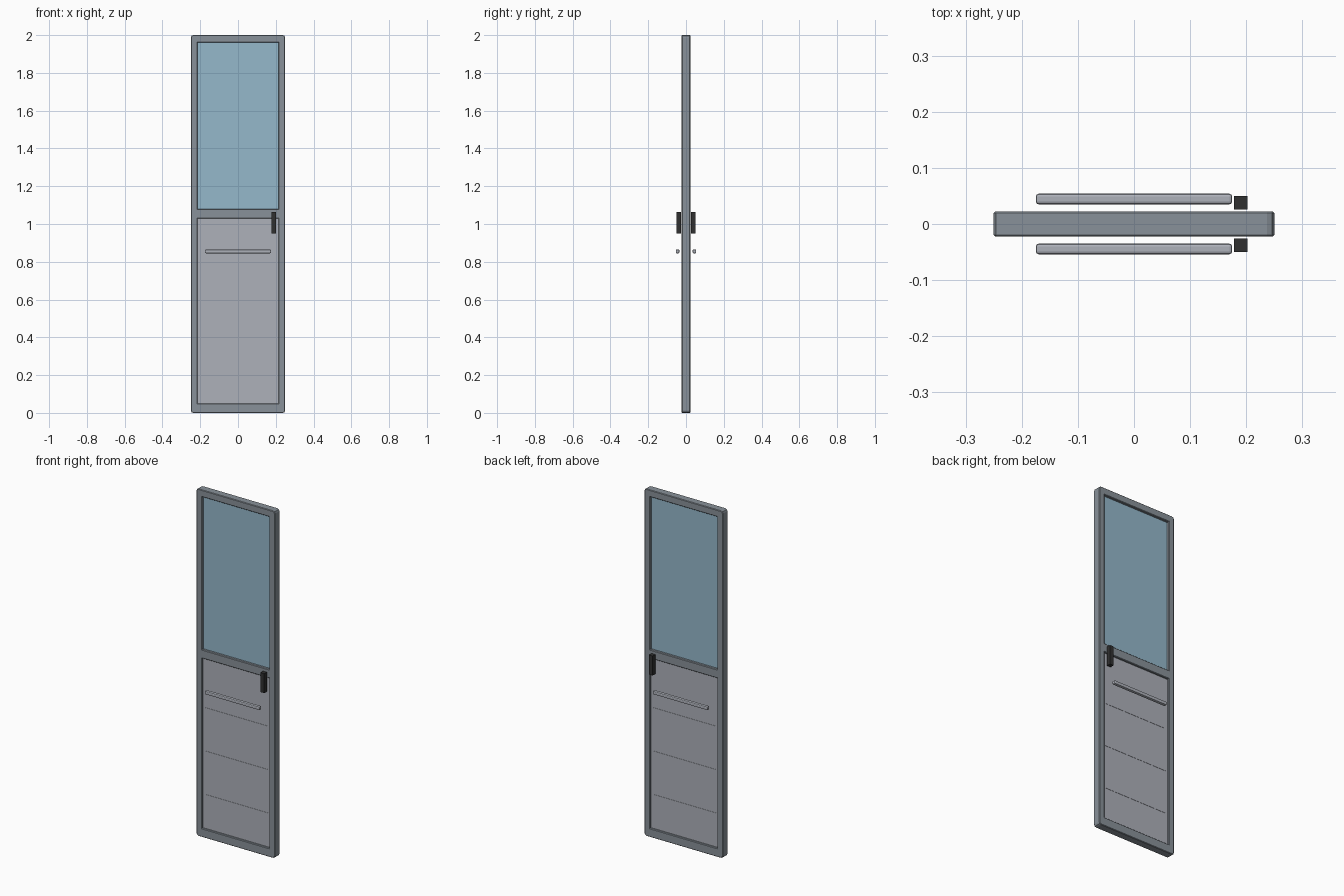
import bpy
import bmesh
from mathutils import Vector

cube = bpy.data.objects.get("Cube")
if cube:
    bpy.data.objects.remove(cube, do_unlink=True)


def material(name, rgb, roughness=0.5):
    mat = bpy.data.materials.new(name)
    mat.use_nodes = True
    mat.diffuse_color = (*rgb, 1)
    bsdf = mat.node_tree.nodes["Principled BSDF"]
    bsdf.inputs["Base Color"].default_value = (*rgb, 1)
    bsdf.inputs["Roughness"].default_value = roughness
    return mat


frame_grey = material("frame grey", (0.25, 0.285, 0.32))
panel_grey = material("panel grey", (0.42, 0.44, 0.49))
glass_blue = material("glass blue", (0.30, 0.48, 0.60), 0.1)
handle_black = material("handle black", (0.03, 0.03, 0.03))


def finish(bm, name, mat):
    bmesh.ops.recalc_face_normals(bm, faces=bm.faces)
    mesh = bpy.data.meshes.new(name)
    bm.to_mesh(mesh)
    bm.free()
    mesh.materials.append(mat)
    obj = bpy.data.objects.new(name, mesh)
    bpy.context.collection.objects.link(obj)
    return obj


def box(name, center, size, mat, bevel=0, segments=1):
    bm = bmesh.new()
    bmesh.ops.create_cube(bm, size=1)
    for v in bm.verts:
        v.co = Vector(center) + v.co * Vector(size)
    if bevel:
        bmesh.ops.bevel(bm, geom=bm.edges[:], offset=bevel, segments=segments,
                        profile=0.5, affect='EDGES')
    return finish(bm, name, mat)


# Door frame: a lattice of flat cells with two openings, given thickness
W, H, T = 0.25, 2.0, 0.0225
OPEN = 0.215
SILL, RAIL_LOW, RAIL_HIGH, HEAD = 0.05, 1.03, 1.08, 1.96

xs = (-W, -OPEN, OPEN, W)
zs = (0, SILL, RAIL_LOW, RAIL_HIGH, HEAD, H)
bm = bmesh.new()
grid = [[bm.verts.new((x, -T, z)) for x in xs] for z in zs]
for r in range(len(zs) - 1):
    for c in range(len(xs) - 1):
        if c == 1 and r in (1, 3):
            continue
        bm.faces.new((grid[r][c], grid[r][c + 1], grid[r + 1][c + 1], grid[r + 1][c]))
ext = bmesh.ops.extrude_face_region(bm, geom=bm.faces[:], use_keep_orig=True)
bmesh.ops.translate(bm, vec=(0, 2 * T, 0),
                    verts=[g for g in ext["geom"] if isinstance(g, bmesh.types.BMVert)])
bmesh.ops.recalc_face_normals(bm, faces=bm.faces)

# Round the four outer corners, then soften the front and back rims
corners = [e for e in bm.edges
           if all(abs(abs(v.co.x) - W) < 1e-4 and min(v.co.z, H - v.co.z) < 1e-4
                  for v in e.verts)]
bmesh.ops.bevel(bm, geom=corners, offset=0.013, segments=2, profile=0.5, affect='EDGES')
bmesh.ops.recalc_face_normals(bm, faces=bm.faces)
rims = [e for e in bm.edges if len(e.link_faces) == 2 and e.calc_face_angle() > 1.2
        and all(abs(abs(v.co.y) - T) < 1e-4 for v in e.verts)
        and abs(e.verts[0].co.y - e.verts[1].co.y) < 1e-4]
bmesh.ops.bevel(bm, geom=rims, offset=0.003, segments=1, profile=0.5, affect='EDGES')
finish(bm, "door_frame", frame_grey)


# Window and lower panel, set back inside the openings
def infill(name, low, high, depth, mat):
    box(name, (0, 0, (low + high) / 2), (2 * OPEN, depth, high - low), mat)


PANEL_DEPTH = 0.022
infill("window_glass", RAIL_HIGH, HEAD, 0.016, glass_blue)
infill("lower_panel", SILL, RAIL_LOW, PANEL_DEPTH, panel_grey)

# Slim ribs across the lower panel, showing on both sides
for i in range(3):
    box(f"panel_rib_{i + 1}", (0, 0, 0.24 + 0.25 * i),
        (0.4, PANEL_DEPTH + 0.003, 0.012), panel_grey)

# Push bars and handles on the front and the back
for side, sign in (("front", -1), ("back", 1)):
    box(f"{side}_push_bar", (0, sign * 0.0445, 0.855),
        (0.35, 0.019, 0.02), panel_grey, 0.005, 2)
    box(f"{side}_handle", (0.19, sign * 0.0375, 1.007),
        (0.024, 0.024, 0.112), handle_black)
